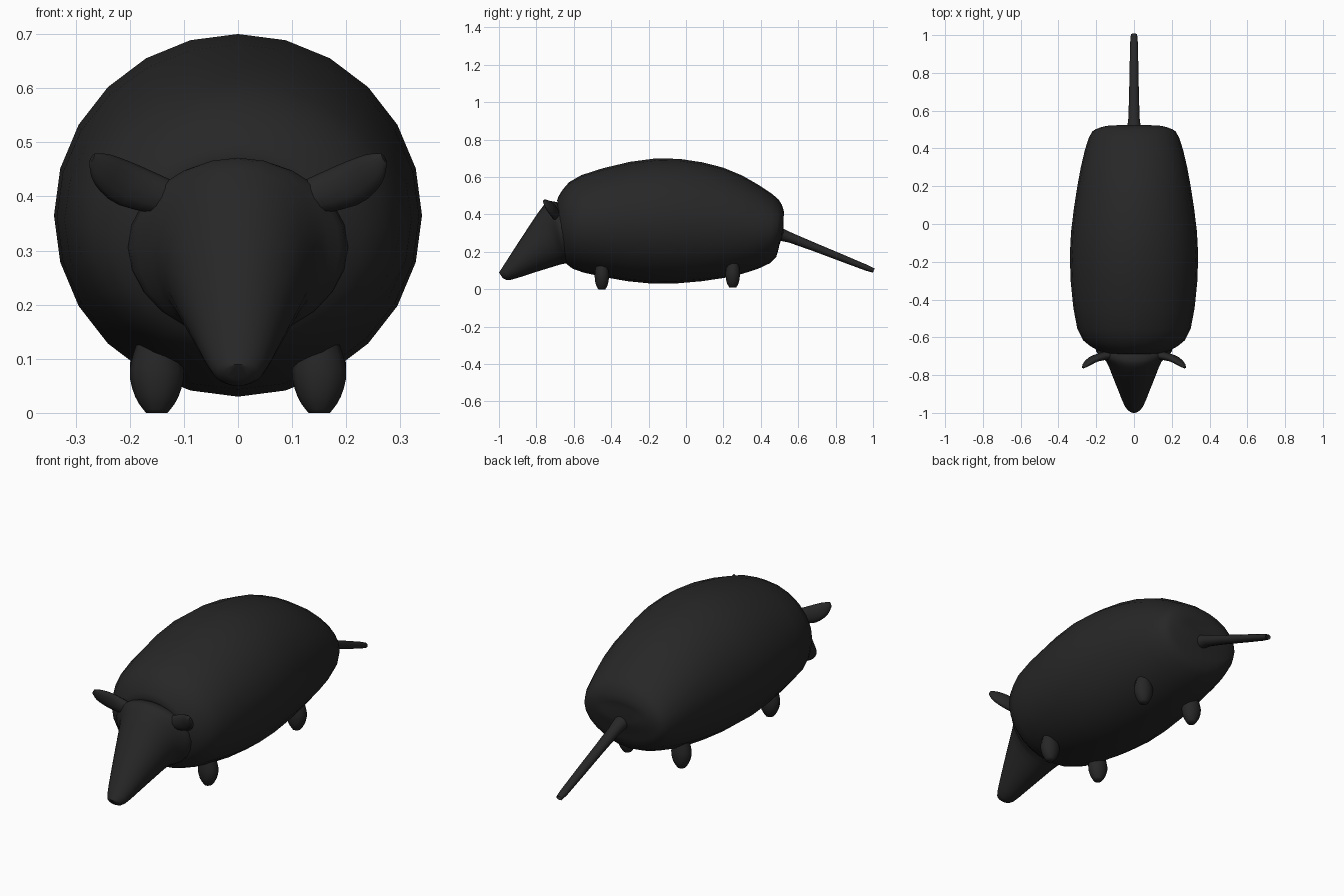
import bpy, math
from mathutils import Vector

cube = bpy.data.objects.get("Cube")
if cube:
    bpy.data.objects.remove(cube, do_unlink=True)

hide = bpy.data.materials.new("charcoal hide")
hide.use_nodes = True
hide.diffuse_color = (.02, .02, .02, 1)
hide.node_tree.nodes["Principled BSDF"].inputs["Base Color"].default_value = hide.diffuse_color


def smooth_sections(sections, steps):
    """Fill in sections along a curve that passes through every given one."""
    points = [Vector(section) for section in sections]
    padded = [points[0]] + points + [points[-1]]
    result = []
    for before, start, end, after in zip(padded, padded[1:], padded[2:], padded[3:]):
        leave, arrive = (end - before) / 2, (after - start) / 2
        for step in range(steps):
            t = step / steps
            ease = t * t * (3 - 2 * t)
            result.append(start.lerp(end, ease) + leave * t * (1 - t) ** 2 - arrive * t * t * (1 - t))
    return result + [points[-1]]


def loft(name, rings, sides):
    """Skin a closed tube through elliptical rings of (centre, axis u, axis v)."""
    verts, faces = [], []
    for centre, u, v in rings:
        for i in range(sides):
            angle = math.tau * i / sides
            verts.append(centre + u * math.cos(angle) + v * math.sin(angle))
    last = (len(rings) - 1) * sides
    for row in range(0, last, sides):
        for i in range(sides):
            j = (i + 1) % sides
            faces.append((row + i, row + j, row + sides + j, row + sides + i))
    faces.append(tuple(reversed(range(sides))))
    faces.append(tuple(range(last, last + sides)))
    mesh = bpy.data.meshes.new(name)
    mesh.from_pydata(verts, [], faces)
    mesh.materials.append(hide)
    obj = bpy.data.objects.new(name, mesh)
    bpy.context.collection.objects.link(obj)
    # Turn all faces outward and shade smoothly
    bpy.ops.object.select_all(action='DESELECT')
    bpy.context.view_layer.objects.active = obj
    obj.select_set(True)
    bpy.ops.object.mode_set(mode='EDIT')
    bpy.ops.mesh.select_all(action='SELECT')
    bpy.ops.mesh.normals_make_consistent(inside=False)
    bpy.ops.object.mode_set(mode='OBJECT')
    bpy.ops.object.shade_smooth_by_angle(angle=math.radians(60))


def spine_loft(name, sections, steps, sides):
    """Loft from sections of (top y, top z, bottom y, bottom z, half width)."""
    rings = []
    for top_y, top_z, bottom_y, bottom_z, width in smooth_sections(sections, steps):
        top, bottom = Vector((0, top_y, top_z)), Vector((0, bottom_y, bottom_z))
        rings.append(((top + bottom) / 2, Vector((width, 0, 0)), (top - bottom) / 2))
    loft(name, rings, sides)


# Barrel body
spine_loft("body", [
    (-.68, .45, -.66, .2, .15), (-.68, .5, -.65, .15, .2), (-.56, .61, -.55, .09, .3),
    (-.16, .7, -.18, .03, .34), (.2, .65, .2, .06, .3), (.46, .51, .45, .14, .24),
    (.52, .43, .5, .24, .18), (.52, .38, .52, .3, .1)], 3, 24)

# Tapering head with blunt snout
spine_loft("head", [
    (-1, .09, -.98, .06, .02), (-.98, .12, -.94, .05, .05), (-.87, .29, -.81, .09, .1),
    (-.76, .45, -.68, .13, .15), (-.71, .47, -.64, .14, .2), (-.66, .45, -.6, .16, .2)], 3, 24)

# Thin drooping tail
spine_loft("tail", [
    (.5, .34, .47, .25, .05), (.57, .3, .55, .25, .03),
    (.97, .13, .96, .1, .02), (1, .11, .99, .1, .01)], 3, 12)

# Ears: centre x, y, z, half width and half thickness of each section
ear_sections = smooth_sections([
    (.11, -.69, .39, .03, .025), (.2, -.71, .42, .04, .02),
    (.25, -.74, .45, .03, .015), (.27, -.76, .47, .01, .005)], 3)
# Legs: height, half width and half depth of each section
leg_sections = smooth_sections([
    (0, .02, .02), (.03, .04, .035), (.08, .05, .04), (.15, .03, .03)], 3)

for side, sign in (("left", 1), ("right", -1)):
    ear = []
    for x, y, z, width, thick in ear_sections:
        across = Vector((-sign / 2, 0, .9)) * width
        through = Vector((sign * .4, .9, .2)) * thick
        ear.append((Vector((sign * x, y, z)), across, through))
    loft(side + "_ear", ear, 12)
    for part, y, lift in (("front", -.45, 0), ("hind", .25, .01)):
        leg = [(Vector((sign * .15, y, z + lift)), Vector((width, 0, 0)), Vector((0, depth, 0)))
               for z, width, depth in leg_sections]
        loft(side + "_" + part + "_leg", leg, 10)
